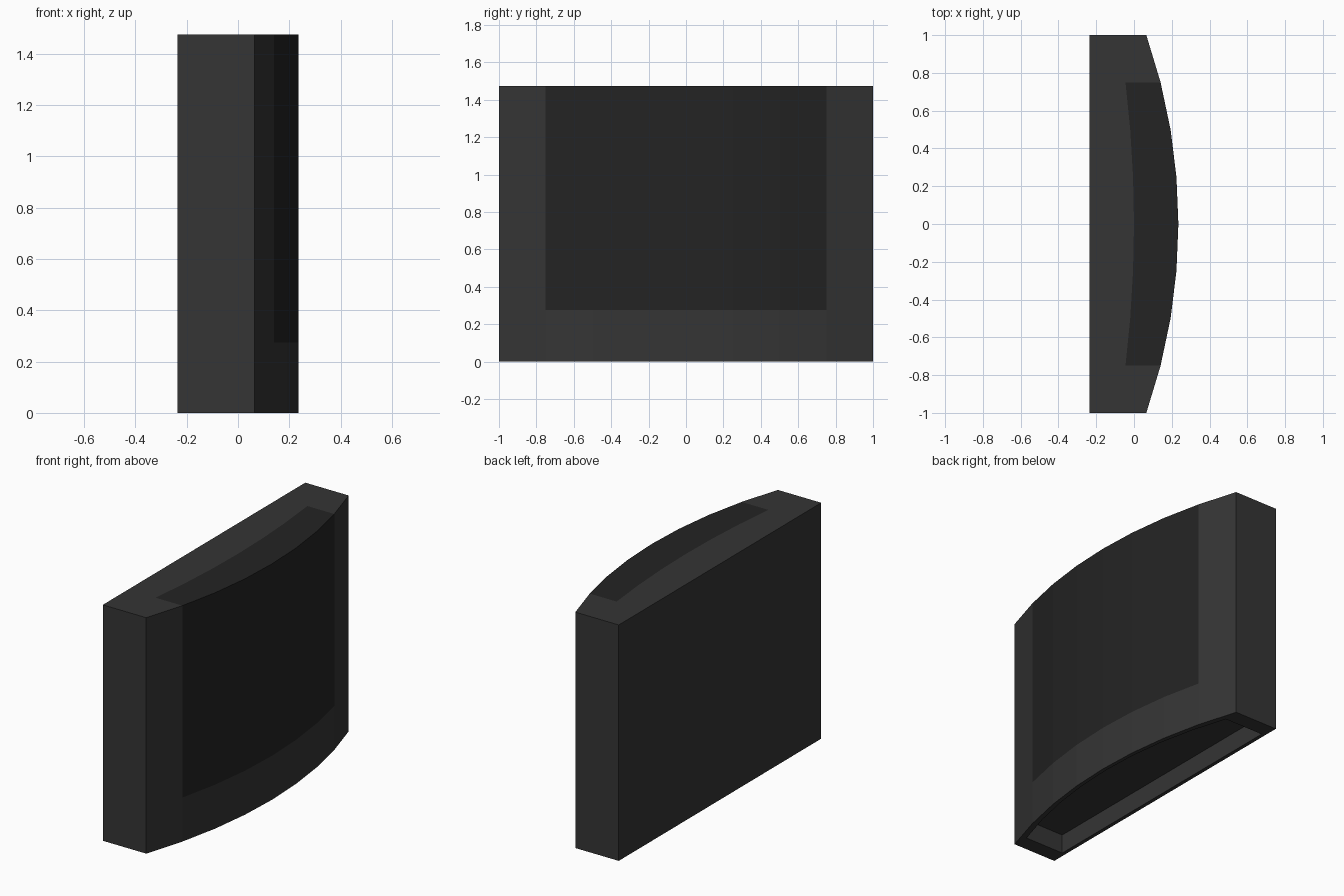
import bpy, bmesh

if "Cube" in bpy.data.objects:
    bpy.data.objects.remove(bpy.data.objects["Cube"])

HEIGHT, BACK, LEDGE, DEPTH, RIM = 1.475, -0.235, 0.275, 0.12, 0.9
YS = [i * 0.25 for i in range(-4, 5)]
RADIUS = 3.03


def front(y):
    """Bowed front of the block."""
    return 0.235 - RADIUS + (RADIUS ** 2 - y * y) ** 0.5


def seam(y):
    """Back edge of the dark inlay on the top face."""
    return -0.045 * (y / 0.75) ** 2


def material(name, value):
    m = bpy.data.materials.new(name)
    m.diffuse_color = (value, value, value, 1)
    m.use_nodes = True
    m.node_tree.nodes["Principled BSDF"].inputs["Base Color"].default_value = m.diffuse_color
    return m


bm = bmesh.new()


def face(points, mat=0):
    bm.faces.new([bm.verts.new(p) for p in points]).material_index = mat


# Bowed front and top, strip by strip, with the flush dark inlay
for a, b in zip(YS, YS[1:]):
    inlay = max(abs(a), abs(b)) < 0.8
    fa, fb = front(a), front(b)
    for z0, z1, dark in ((0, LEDGE, False), (LEDGE, HEIGHT, inlay)):
        face([(fa, a, z0), (fb, b, z0), (fb, b, z1), (fa, a, z1)], int(dark))
    xa, xb = (seam(a), seam(b)) if inlay else (fa, fb)
    face([(BACK, a, HEIGHT), (xa, a, HEIGHT), (xb, b, HEIGHT), (BACK, b, HEIGHT)])
    if inlay:
        face([(xa, a, HEIGHT), (fa, a, HEIGHT), (fb, b, HEIGHT), (xb, b, HEIGHT)], 1)

# Flat back and ends
outline = [(front(y), y) for y in YS] + [(BACK, 1), (BACK, -1)]
for i in (-3, -2, -1):
    (x0, y0), (x1, y1) = outline[i], outline[(i + 1) % len(outline)]
    face([(x0, y0, 0), (x1, y1, 0), (x1, y1, HEIGHT), (x0, y0, HEIGHT)])

# Underside rim and shallow recess
inner = [(x * RIM, y * RIM) for x, y in outline]
for i in range(len(outline)):
    j = (i + 1) % len(outline)
    o0, o1, n0, n1 = outline[i], outline[j], inner[i], inner[j]
    face([(*o0, 0), (*n0, 0), (*n1, 0), (*o1, 0)])
    face([(*n0, 0), (*n0, DEPTH), (*n1, DEPTH), (*n1, 0)])
face([(*p, DEPTH) for p in reversed(inner)])

bmesh.ops.remove_doubles(bm, verts=bm.verts, dist=1e-4)
bmesh.ops.recalc_face_normals(bm, faces=bm.faces)
mesh = bpy.data.meshes.new("curved_block")
bm.to_mesh(mesh)
bm.free()
mesh.materials.append(material("charcoal", 0.035))
mesh.materials.append(material("dark_inlay", 0.017))
bpy.context.collection.objects.link(bpy.data.objects.new("curved_block", mesh))
